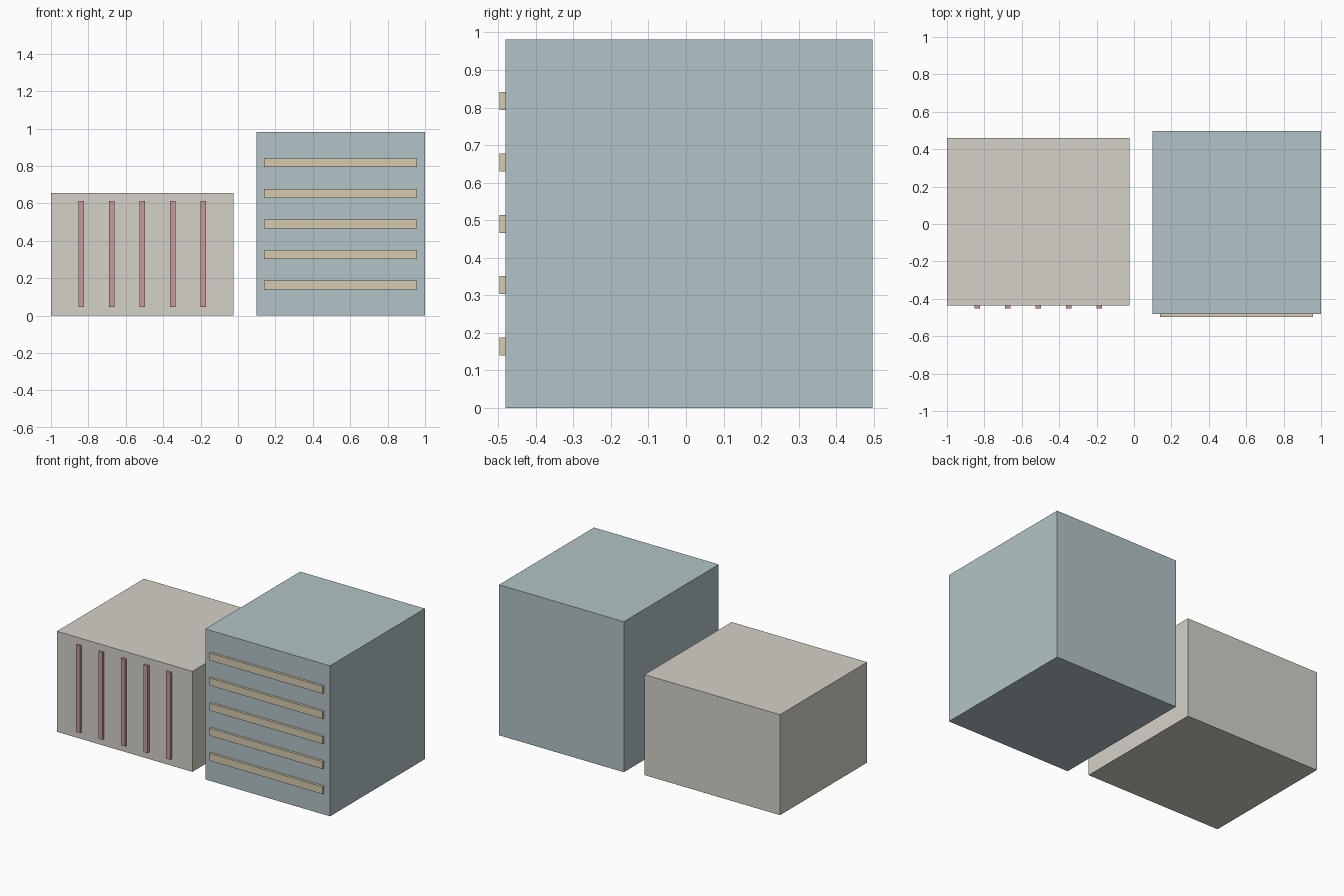
import bpy

if "Cube" in bpy.data.objects:
    bpy.data.objects.remove(bpy.data.objects["Cube"])


def material(name, rgb):
    mat = bpy.data.materials.new(name)
    mat.diffuse_color = (*rgb, 1.0)
    mat.use_nodes = True
    mat.node_tree.nodes["Principled BSDF"].inputs["Base Color"].default_value = mat.diffuse_color
    return mat


def box(name, x, y, z, mat):
    """Box from (min, max) ranges on each axis."""
    ranges = (x, y, z)
    bpy.ops.mesh.primitive_cube_add(size=1, location=[(a + b) / 2 for a, b in ranges])
    obj = bpy.context.object
    obj.name = name
    obj.scale = [b - a for a, b in ranges]
    bpy.ops.object.transform_apply(location=False, rotation=False, scale=True)
    obj.data.materials.append(mat)
    return obj


stone = material("warm_grey", (0.66, 0.64, 0.58))
teal = material("grey_teal", (0.45, 0.55, 0.57))
red = material("dull_red", (0.58, 0.33, 0.33))
tan = material("tan", (0.68, 0.60, 0.43))

COUNT = 5
PROUD = 0.016  # how far the strips stand out of (and sink into) the front

# Low block with upright strips
lx, lfront, ltop = (-1.0, -0.023), -0.437, 0.655
box("low_block", lx, (lfront, 0.46), (0, ltop), stone)
for i in range(1, COUNT + 1):
    x = lx[0] + (lx[1] - lx[0]) * i / (COUNT + 1)
    box(f"upright_strip_{i}", (x - 0.015, x + 0.015),
        (lfront - PROUD, lfront + PROUD), (0.045, 0.612), red)

# Tall block with level strips
rx, rfront, rtop = (0.10, 1.0), -0.48, 0.981
box("tall_block", rx, (rfront, 0.497), (0, rtop), teal)
for i in range(1, COUNT + 1):
    z = rtop * i / (COUNT + 1)
    box(f"level_strip_{i}", (0.14, 0.958),
        (rfront - PROUD, rfront + PROUD), (z - 0.024, z + 0.024), tan)
